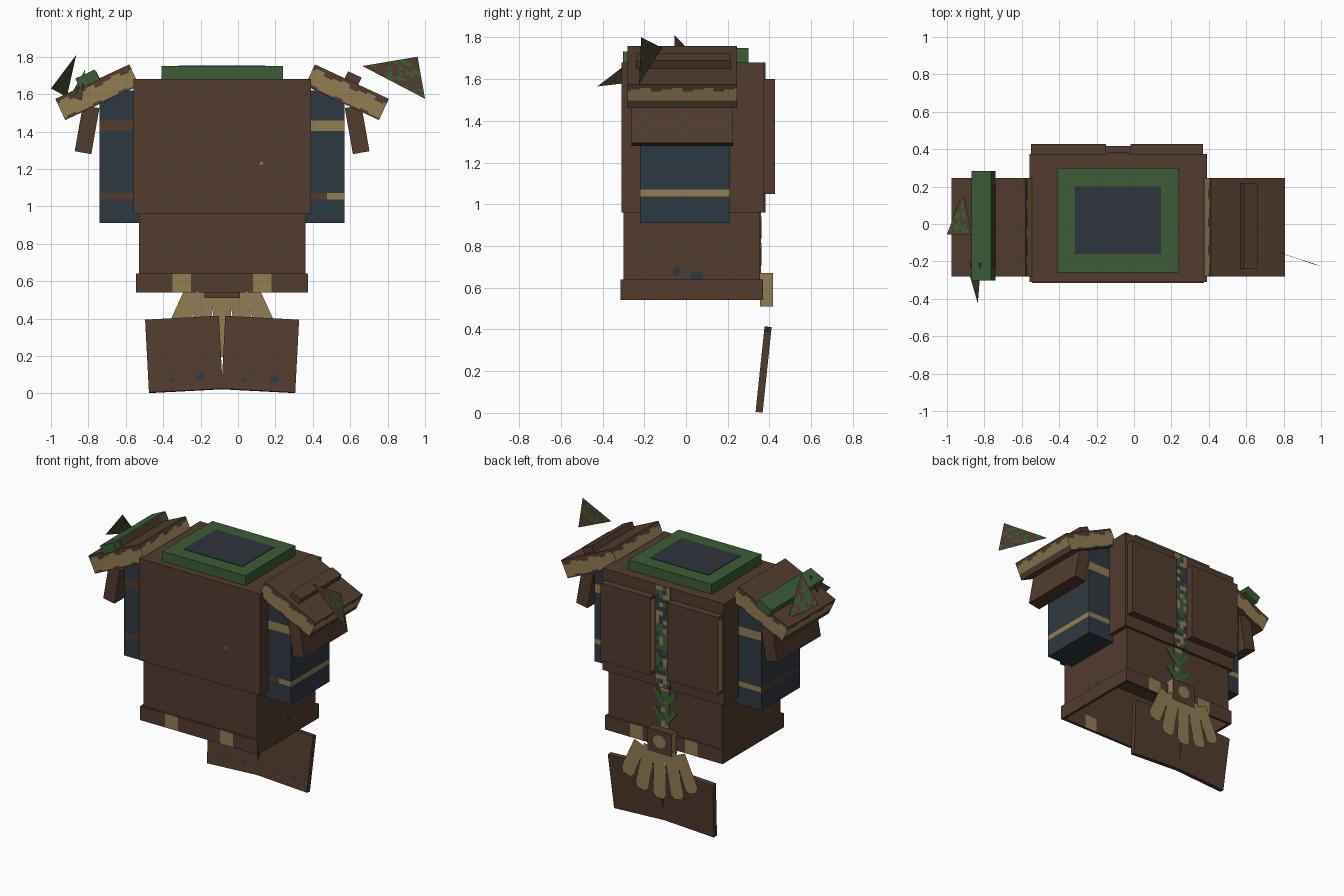
import bpy, bmesh, math, random
from mathutils import Matrix, Vector

if "Cube" in bpy.data.objects:
    bpy.data.objects.remove(bpy.data.objects["Cube"])
random.seed(4)
CX = -0.085  # symmetry plane of the garment


def lin(c):
    c /= 255
    return c / 12.92 if c <= 0.04045 else ((c + 0.055) / 1.055) ** 2.4


def material(name, r, g, b):
    m = bpy.data.materials.new(name)
    m.use_nodes = True
    col = (lin(r), lin(g), lin(b), 1)
    m.diffuse_color = col
    bsdf = m.node_tree.nodes["Principled BSDF"]
    bsdf.inputs["Base Color"].default_value = col
    bsdf.inputs["Roughness"].default_value = 0.9
    return m


MATS = [material("leather brown", 82, 60, 47), material("tan hide", 146, 125, 84),
        material("moss green", 60, 92, 54), material("slate blue", 47, 57, 65),
        material("dark slate", 47, 52, 60)]
BROWN, TAN, GREEN, BLUE, DARK = range(5)


def finish(name, bm, matrix, rule):
    for f in bm.faces:
        f.material_index = rule(f.calc_center_median(), f.normal) if callable(rule) else rule
    me = bpy.data.meshes.new(name)
    bm.to_mesh(me)
    bm.free()
    for m in MATS:
        me.materials.append(m)
    ob = bpy.data.objects.new(name, me)
    ob.matrix_world = matrix
    bpy.context.collection.objects.link(ob)
    return ob


def box(name, center, size, rule=BROWN, ry=0, rx=0, cuts=(), open_bottom=False):
    """Box with optional local cut planes (axis, value) and a colour rule."""
    bm = bmesh.new()
    bmesh.ops.create_cube(bm, size=1, matrix=Matrix.Diagonal((*size, 1)))
    for axis, v in cuts:
        n = Vector((0, 0, 0))
        n[axis] = 1
        bmesh.ops.bisect_plane(bm, geom=bm.verts[:] + bm.edges[:] + bm.faces[:],
                               plane_co=n * v, plane_no=n)
    bm.normal_update()
    if open_bottom:
        bmesh.ops.delete(bm, geom=[f for f in bm.faces if f.normal.z < -0.9], context='FACES')
    mat = (Matrix.Translation(center) @ Matrix.Rotation(math.radians(rx), 4, 'X')
           @ Matrix.Rotation(math.radians(ry), 4, 'Y'))
    finish(name, bm, mat, rule)
    return mat


def span(name, x, y, z, rule=BROWN, **kw):
    c = [(a + b) / 2 for a, b in (x, y, z)]
    return box(name, c, [b - a for a, b in (x, y, z)], rule, **kw)


def plate(name, pts, matrix, rule):
    """Flat outline in the local XZ plane."""
    bm = bmesh.new()
    bm.faces.new([bm.verts.new((x, 0, z)) for x, z in pts])
    bm.normal_update()
    return finish(name, bm, matrix, rule)


def oval(name, matrix, rx, rz, rule):
    pts = [(rx * math.cos(i * math.pi / 5), rz * math.sin(i * math.pi / 5)) for i in range(10)]
    return plate(name, pts, matrix, rule)


T = Matrix.Translation

# Torso and open lower body
span("chest", (-0.56, 0.39), (-0.31, 0.375), (0.96, 1.68))
span("abdomen", (-0.53, 0.36), (-0.30, 0.355), (0.55, 0.97), open_bottom=True)
oval("chest_stud", T((0.125, -0.312, 1.23)), 0.009, 0.009, TAN)
for y, z, r in ((-0.045, 0.677, 0.017), (0.05, 0.655, 0.034)):
    oval("side_stain", T((0.362, y, z)) @ Matrix.Rotation(math.pi / 2, 4, 'Z'), r, 0.028, BLUE)

# Collar with dark neck opening
span("collar", (-0.41, 0.24), (-0.26, 0.30), (1.68, 1.75), GREEN)
span("neck_opening", (-0.315, 0.145), (-0.16, 0.20), (1.748, 1.754), DARK)


# Belt: four bars, two tan patches front and back
def belt_rule(c, n):
    return TAN if abs(n.y) > 0.9 and 0.165 < abs(c.x) < 0.265 else BROWN


patch_cuts = [(0, v) for v in (-0.265, -0.165, 0.165, 0.265)]
for name, y0, y1 in (("belt_front", -0.315, -0.295), ("belt_back", 0.35, 0.37)):
    span(name, (-0.545, 0.375), (y0, y1), (0.54, 0.64), belt_rule, cuts=patch_cuts)
for name, x0, x1 in (("belt_right", -0.545, -0.525), ("belt_left", 0.355, 0.375)):
    span(name, (x0, x1), (-0.295, 0.35), (0.54, 0.64))

# Buckle at the back
span("buckle", (-0.18, 0.01), (0.355, 0.418), (0.51, 0.67),
     lambda c, n: TAN if abs(n.x) > 0.9 else BROWN)
oval("buckle_disc", T((CX, 0.421, 0.595)), 0.05, 0.045, TAN)

# Back plates with tan edge on one side
for name, x0, x1 in (("back_plate_right", -0.55, -0.15), ("back_plate_left", -0.02, 0.37)):
    span(name, (x0, x1), (0.37, 0.427), (1.05, 1.60),
         lambda c, n: TAN if n.x < -0.9 and abs(c.z) < 0.25 else BROWN,
         cuts=[(2, -0.25), (2, 0.25)])


# Mottled spine strip and the vine below it
def spine_rule(c, n):
    if n.y < 0.9:
        return BLUE
    pick = random.random()
    if pick < 0.27:
        return TAN
    return GREEN if pick < (0.65 if c.z < 0.1 else 0.4) else BLUE


span("spine_strip", (-0.14, -0.03), (0.375, 0.381), (0.96, 1.68), spine_rule,
     cuts=[(0, v) for v in (-0.028, 0, 0.028)] + [(2, -0.33 + 0.03 * i) for i in range(23)])
span("vine_stem", (-0.12, -0.055), (0.355, 0.360), (0.66, 0.96),
     lambda c, n: TAN if random.random() < 0.25 else GREEN,
     cuts=[(0, 0)] + [(2, -0.12 + 0.03 * i) for i in range(9)])
for s in (-1, 1):
    for z in (0.89, 0.76):
        box("vine_leaf", (CX + s * 0.05, 0.358, z), (0.035, 0.006, 0.11), GREEN, ry=40 * s)

# Feather fan hanging from the buckle
for i in range(-2, 3):
    length = (0.35, 0.33, 0.27)[abs(i)]
    pts = [(-0.045, 0), (0.045, 0), (0.052, 0.03 - length), (0.03, -length),
           (-0.03, -length), (-0.052, 0.03 - length)]
    plate("feather", pts, T((CX + i * 0.078, 0.416, 0.545))
          @ Matrix.Rotation(math.radians(-11.5 * i), 4, 'Y'), TAN)

# Rear skirt panels with stains
for s, side in ((-1, "right"), (1, "left")):
    m = box("skirt_panel_" + side, (CX + s * 0.204, 0.372, 0.208), (0.395, 0.034, 0.392),
            ry=3 * s, rx=-6)
    for x, z, r in ((0.085, -0.13, 0.025), (-0.075, -0.14, 0.014), (-0.05, -0.097, 0.01)):
        oval("skirt_stain", m @ T((x, -0.0185, z)), r, r * 0.85, BLUE)


# Pads: tan edge with a ragged brown border along the top
def pad_rule(c, n):
    if abs(n.z) > 0.9:
        return BROWN
    along = c.x if abs(n.y) > 0.9 else c.y
    step = math.floor((along + 1) / 0.05) % 3
    top = (0.030, 0.040, 0.020)[step]
    low = (-0.055, -0.048, -0.055)[step] if abs(n.y) > 0.9 else -0.022
    return TAN if low < c.z < top else BROWN


pad_cuts = ([(2, v) for v in (-0.054, -0.045, -0.022, 0.015, 0.025, 0.035, 0.045)]
            + [(0, -0.2 + 0.05 * i) for i in range(9)]
            + [(1, -0.25 + 0.05 * i) for i in range(11)])

# Sleeves, hanging flaps, shoulder pads and ridges on both sides
for s, side in ((-1, "right"), (1, "left")):
    def sleeve_rule(c, n, s=s):
        if abs(n.z) > 0.9:
            return BLUE
        upper = 0.135 < c.z < 0.195
        lower = -0.23 < c.z < -0.19
        if not (upper or lower):
            return BLUE
        if n.y < -0.9:
            return TAN if (s > 0 and upper) or c.x > 0.05 else BROWN
        return BROWN if n.x < -0.9 else TAN

    box("sleeve_" + side, (CX + s * 0.51, -0.005, 1.265), (0.29, 0.43, 0.71), sleeve_rule,
        cuts=[(2, v) for v in (-0.228, -0.193, 0.137, 0.195)] + [(0, 0.05)])
    box("shoulder_flap_" + side, (CX + s * 0.722, -0.018, 1.41), (0.09, 0.485, 0.25), ry=-10 * s)
    box("shoulder_pad_" + side, (CX + s * 0.6675, -0.017, 1.61), (0.436, 0.525, 0.125),
        pad_rule, ry=25 * s, cuts=pad_cuts)
    box("pad_ridge_" + side, (CX + s * 0.70, -0.012, 1.685), (0.08, 0.455, 0.045), ry=25 * s)

# Green roll over the right pad
box("green_roll", (-0.805, -0.01, 1.68), (0.115, 0.585, 0.06), GREEN, ry=-25)


# Mottled cloth shards
def shard(name, corners, green):
    bm = bmesh.new()
    bm.faces.new([bm.verts.new(c) for c in corners])
    for _ in range(3):
        bmesh.ops.subdivide_edges(bm, edges=bm.edges[:], cuts=1, use_grid_fill=True)
    bm.normal_update()
    finish(name, bm, Matrix(), lambda c, n: GREEN if random.random() < green else BROWN)


shard("shard_right_upper", [(-0.865, -0.055, 1.81), (-1.0, -0.055, 1.63), (-0.915, 0.165, 1.585)], 0.5)
shard("shard_right_front", [(-0.835, -0.425, 1.565), (-0.818, -0.21, 1.73), (-0.897, -0.21, 1.59)], 0.4)
shard("shard_left", [(0.665, -0.115, 1.75), (0.96, -0.215, 1.80), (1.0, -0.225, 1.575)], 0.4)
